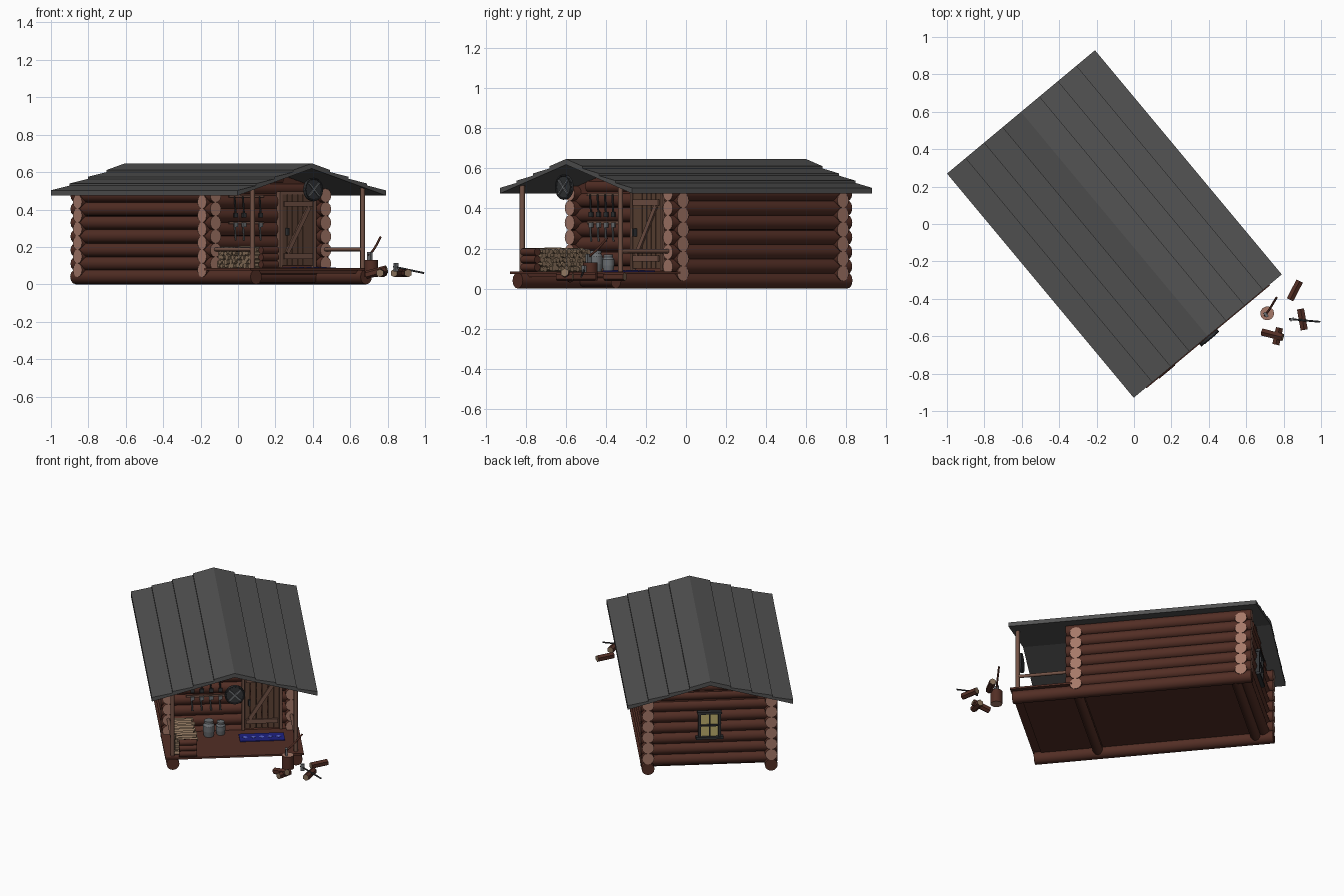
import bpy, bmesh, math, random
from mathutils import Vector, Matrix

if "Cube" in bpy.data.objects:
    bpy.data.objects.remove(bpy.data.objects["Cube"])

random.seed(4)
# cabin frame: local -y is the porch side, turned about z
M = Matrix.Translation((-0.105, 0, 0)) @ Matrix.Rotation(math.radians(39.8), 4, 'Z')
MI = M.inverted()


def mat(name, *c):
    m = bpy.data.materials.new(name)
    m.diffuse_color = (*c, 1)
    m.use_nodes = True
    m.node_tree.nodes["Principled BSDF"].inputs["Base Color"].default_value = m.diffuse_color
    return m


BARK = mat("bark", .085, .027, .018)
END = mat("cut_end", .38, .19, .14)
TIMBER = mat("timber", .17, .085, .06)
DOOR = mat("door_wood", .11, .055, .035)
ROOF = mat("roof_grey", .085, .085, .085)
IRON = mat("iron", .03, .032, .035)
STEEL = mat("steel", .15, .16, .17)
SPLIT = mat("split_wood", .24, .16, .10)
GLASS = mat("warm_glass", .5, .42, .15)
BLUE = mat("blue_rug", .012, .015, .22)
PALE = mat("rug_pattern", .1, .13, .6)


class Part:
    """Collects primitives into one named object."""
    def __init__(self, name, *mats):
        self.name, self.mats, self.bm = name, mats, bmesh.new()

    def cyl(self, p0, p1, r, side=0, cap=0, n=12, r2=None):
        p0, p1 = Vector(p0), Vector(p1)
        d = p1 - p0
        T = Matrix.Translation((p0 + p1) / 2) @ d.to_track_quat('Z', 'Y').to_matrix().to_4x4()
        res = bmesh.ops.create_cone(self.bm, cap_ends=True, segments=n, radius1=r,
                                    radius2=r if r2 is None else r2, depth=d.length, matrix=T)
        for f in {f for v in res['verts'] for f in v.link_faces}:
            f.normal_update()
            end = abs(f.normal.dot(d.normalized())) > .95
            f.material_index = cap if end else side
            f.smooth = not end and n > 7
        return self

    def box(self, c, s, mi=0, rot=None):
        T = Matrix.Translation(c) @ (rot or Matrix()) @ Matrix.Diagonal((*s, 1))
        res = bmesh.ops.create_cube(self.bm, size=1, matrix=T)
        for f in {f for v in res['verts'] for f in v.link_faces}:
            f.material_index = mi
        return self

    def prism(self, pts, y0, y1):
        a = [self.bm.verts.new((x, y0, z)) for x, z in pts]
        b = [self.bm.verts.new((x, y1, z)) for x, z in pts]
        self.bm.faces.new(a)
        self.bm.faces.new(b[::-1])
        for i in range(len(a)):
            j = (i + 1) % len(a)
            self.bm.faces.new((a[j], a[i], b[i], b[j]))
        return self

    def done(self):
        bmesh.ops.recalc_face_normals(self.bm, faces=self.bm.faces)
        me = bpy.data.meshes.new(self.name)
        self.bm.to_mesh(me)
        self.bm.free()
        for m in self.mats:
            me.materials.append(m)
        ob = bpy.data.objects.new(self.name, me)
        bpy.context.collection.objects.link(ob)
        ob.matrix_world = M


def W(x, y, z):
    return MI @ Vector((x, y, z))


# log walls: long walls and short walls interlocked half a log apart
P = .073
for side, s in (("left", -1), ("right", 1)):
    w = Part(side + "_wall", BARK, END)
    for i in range(1, 7):
        w.cyl((s * .383, -.4375, .037 + P * i), (s * .383, .73, .037 + P * i), .038, 0, 1)
    w.done()
    Part(side + "_sill", BARK).cyl((s * .383, -.775, .04), (s * .383, .73, .04), .04).done()
for side, y in (("front", -.373), ("back", .667)):
    w = Part(side + "_wall", BARK, END)
    for i in range(6):
        w.cyl((-.425, y, .076 + P * i), (.425, y, .076 + P * i), .038, 0, 1)
    w.cyl((-.3, y, .51), (.3, y, .51), .033)
    w.cyl((-.12, y, .565), (.12, y, .565), .03)
    w.prism([(-.40, .475), (.40, .475), (.4, .505), (0, .617), (-.4, .505)], y - .02, y + .02)
    w.done()

# floor, porch deck, cross beams
fl = Part("floor", BARK).box((0, -.03, .066), (.76, 1.4, .018)).box((0, -.59, .08), (.86, .39, .012))
for y in (-.373, .62):
    fl.cyl((-.38, y, .042), (.38, y, .042), .032)
fl.done()

# overlapping roof boards
top = lambda x: .647 - .28 * x
for side, s in (("left", -1), ("right", 1)):
    r = Part(side + "_roof", ROOF)
    for i in range(4):
        x0, x1 = .515 * i / 4, .515 * (i + 1) / 4
        lap = .011 if i else 0
        r.prism([(s * x0, top(x0) - lap), (s * x1, top(x1)), (s * x1, top(x1) - .028),
                 (s * x0, top(x0) - .028)], -.78, .78)
    r.done()

# porch posts and side rails
for side, s in (("left", -1), ("right", 1)):
    p = Part(side + "_porch_post", TIMBER)
    p.cyl((s * .383, -.745, .08), (s * .383, -.745, .52), .013, n=10)
    p.cyl((s * .383, -.745, .187), (s * .383, -.42, .187), .011, n=8)
    p.done()

# plank door with braces
d = Part("door", DOOR, IRON, TIMBER)
for i in range(6):
    d.box((.11 + i * .036, -.414, .29), (.033, .016, .38))
for z in (.15, .43):
    d.box((.2, -.426, z), (.2, .012, .028), 2)
d.box((.2, -.426, .29), (.024, .012, .29), 2, Matrix.Rotation(math.radians(32), 4, 'Y'))
for x in (.083, .317):
    d.box((x, -.412, .29), (.018, .03, .4), 2)
d.box((.2, -.412, .488), (.25, .03, .018), 2)
d.box((.12, -.435, .28), (.012, .02, .04), 1)
d.done()

# back window with four panes
w = Part("back_window", IRON, GLASS).box((0, .70, .32), (.12, .02, .16), 1)
for x in (-.062, 0, .062):
    w.box((x, .709, .32), (.008 if x == 0 else .016, .024, .17))
for z, h, l in ((.235, .016, .17), (.32, .008, .12), (.405, .016, .15)):
    w.box((0, .712, z), (l, .03, h))
w.done()

# round gable ornament with crossed bars
g = Part("gable_disc", IRON, STEEL).cyl((0, -.782, .507), (0, -.795, .507), .062, n=20)
for k in range(16):
    a, b = k * math.tau / 16, (k + 1) * math.tau / 16
    g.cyl((.059 * math.cos(a), -.797, .507 + .059 * math.sin(a)),
          (.059 * math.cos(b), -.797, .507 + .059 * math.sin(b)), .005, n=6)
for a in (45, -45):
    g.box((0, -.799, .507), (.1, .008, .009), 1, Matrix.Rotation(math.radians(a), 4, 'Y'))
g.done()

# tools hung on the front wall in two rows
t = Part("wall_tools", IRON, STEEL, TIMBER)
for z, h, m in ((.47, .10, 0), (.33, .095, 1)):
    t.box((-.15, -.412, z), (.24, .01, .014), 2)
    for i in range(4):
        x = -.24 + i * .058
        t.cyl((x, -.424, z), (x + .008, -.424, z - h), .005, m, m, 6)
        t.box((x + .008, -.424, z - .012 if m else z - h), (.026, .009, .024), m)
t.done()

# firewood stack with end crib
f = Part("firewood", BARK, SPLIT)
for row in range(5):
    for k in range(13):
        y = -.735 + k * .0245 + (row % 2) * .01
        j = random.uniform(-.012, .012)
        z = .099 + row * .022 + random.uniform(-.003, .003)
        f.cyl((-.365 + j, y, z), (-.235 + j, y, z), random.uniform(.012, .016), 1, 1, random.choice((4, 5, 6)))
for z in (.106, .145, .183):
    f.cyl((-.345, -.77, z), (-.235, -.77, z), .02, 0, 0, 10)
f.done()

# two metal churns by the wall
c = Part("churns", STEEL)
for x, y, r, h in ((-.135, -.474, .036, .105), (-.06, -.455, .030, .085)):
    z = .086
    c.cyl((x, y, z), (x, y, z + h * .35), r * .85, n=16, r2=r)
    c.cyl((x, y, z + h * .35), (x, y, z + h * .7), r, n=16)
    c.cyl((x, y, z + h * .7), (x, y, z + h * .85), r, n=16, r2=r * .7)
    c.cyl((x, y, z + h * .85), (x, y, z + h), r * .8, n=16)
c.done()

# rug before the door
rug = Part("rug", BLUE, PALE).box((.19, -.53, .088), (.28, .11, .005))
for i in range(5):
    rug.box((.085 + i * .052, -.53, .0905), (.024, .024, .003), 1, Matrix.Rotation(math.radians(45), 4, 'Z'))
rug.done()

# chopping block with axe
b = Part("chopping_block", BARK, END).cyl(W(.712, -.478, .04), W(.712, -.478, .13), .037, 0, 1, 14)
b.done()
a = Part("axe", BARK, STEEL)
pts = [W(.70, -.49, .155), W(.725, -.455, .185), W(.74, -.43, .21), W(.762, -.393, .253)]
for p, q in zip(pts, pts[1:]):
    a.cyl(p, q, .006, n=8)
a.box(W(.705, -.485, .148), (.014, .03, .05), 1)
a.done()

# scattered split logs and a fallen axe
s = Part("split_logs", BARK, SPLIT)
for x, y, dx, dy, z, dz in ((.86, -.355, .026, .05, .06, .0), (.9, -.51, -.01, .056, .06, .0),
                            (.74, -.592, .055, -.014, .065, .015), (.768, -.6, .01, .045, .06, .0)):
    s.cyl(W(x - dx, y - dy, z - dz), W(x + dx, y + dy, z + dz), .022, 0, 1, 6)
s.done()
e = Part("fallen_axe", IRON, STEEL).cyl(W(.83, -.508, .095), W(.995, -.523, .06), .005, n=8)
e.box(W(.845, -.51, .092), (.025, .012, .045), 1)
e.done()
